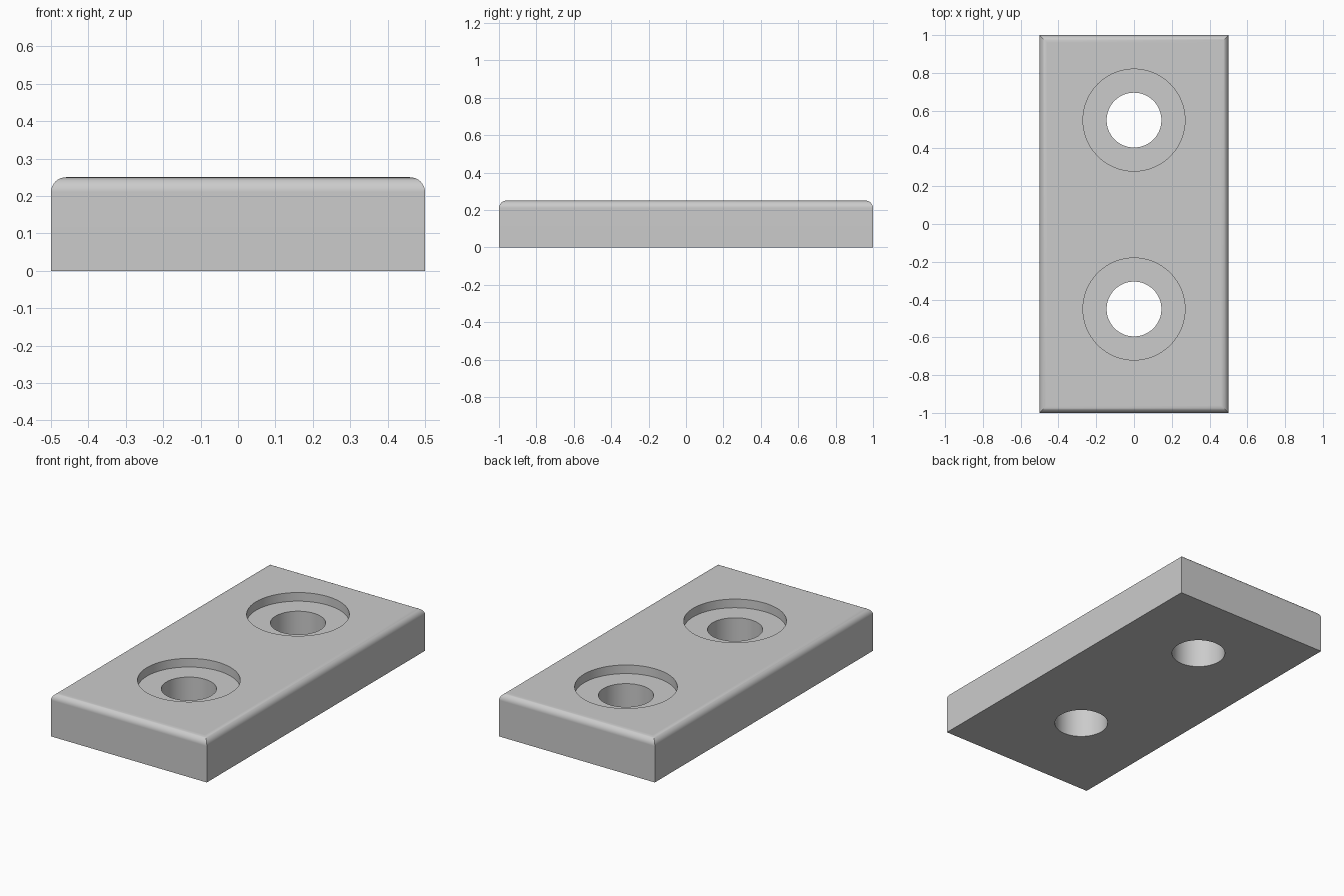
import bpy
import bmesh
import math

cube = bpy.data.objects.get("Cube")
if cube:
    bpy.data.objects.remove(cube, do_unlink=True)

WIDTH, LENGTH, HEIGHT = 1.0, 2.0, 0.25
FILLET = 0.04
HOLE_RADIUS, RECESS_RADIUS, RECESS_DEPTH = 0.145, 0.27, 0.05
HOLE_CENTRES = (-0.45, 0.55)

grey = bpy.data.materials.new("light_grey")
grey.use_nodes = True
colour = (0.6, 0.6, 0.6, 1)
grey.diffuse_color = colour
grey.node_tree.nodes["Principled BSDF"].inputs["Base Color"].default_value = colour

# Plate with rounded top rim and square vertical corners
bm = bmesh.new()
bmesh.ops.create_cube(bm, size=1)
bmesh.ops.scale(bm, vec=(WIDTH, LENGTH, HEIGHT), verts=bm.verts)
bmesh.ops.translate(bm, vec=(0, 0, HEIGHT / 2), verts=bm.verts)
rim = [e for e in bm.edges if all(v.co.z > HEIGHT / 2 for v in e.verts)]
bmesh.ops.bevel(bm, geom=rim, offset=FILLET, segments=8, profile=0.5, affect='EDGES')
mesh = bpy.data.meshes.new("mounting_plate")
bm.to_mesh(mesh)
bm.free()
mesh.materials.append(grey)
plate = bpy.data.objects.new("mounting_plate", mesh)
bpy.context.collection.objects.link(plate)


def cut_cylinder(name, radius, y, bottom, top):
    """Cut a vertical round hole in the plate and discard the cutter."""
    bpy.ops.mesh.primitive_cylinder_add(vertices=96, radius=radius, depth=top - bottom,
                                        location=(0, y, (top + bottom) / 2))
    cutter = bpy.context.object
    cutter.name = name
    cutter.hide_render = True
    cutter.data.materials.append(grey)
    bpy.ops.object.select_all(action='DESELECT')
    plate.select_set(True)
    bpy.context.view_layer.objects.active = plate
    mod = plate.modifiers.new(name, 'BOOLEAN')
    mod.operation = 'DIFFERENCE'
    mod.solver = 'EXACT'
    mod.object = cutter
    bpy.ops.object.modifier_apply(modifier=mod.name)
    bpy.data.objects.remove(cutter, do_unlink=True)


# Counterbored screw holes
for y in HOLE_CENTRES:
    cut_cylinder("recess_cutter", RECESS_RADIUS, y, HEIGHT - RECESS_DEPTH, HEIGHT + 0.1)
    cut_cylinder("hole_cutter", HOLE_RADIUS, y, -0.1, HEIGHT + 0.1)

# Smooth fillets and bores, keeping flats flat
bpy.ops.object.shade_smooth_by_angle(angle=math.radians(30))
normals = plate.modifiers.new("flat_face_normals", 'WEIGHTED_NORMAL')
normals.keep_sharp = True
